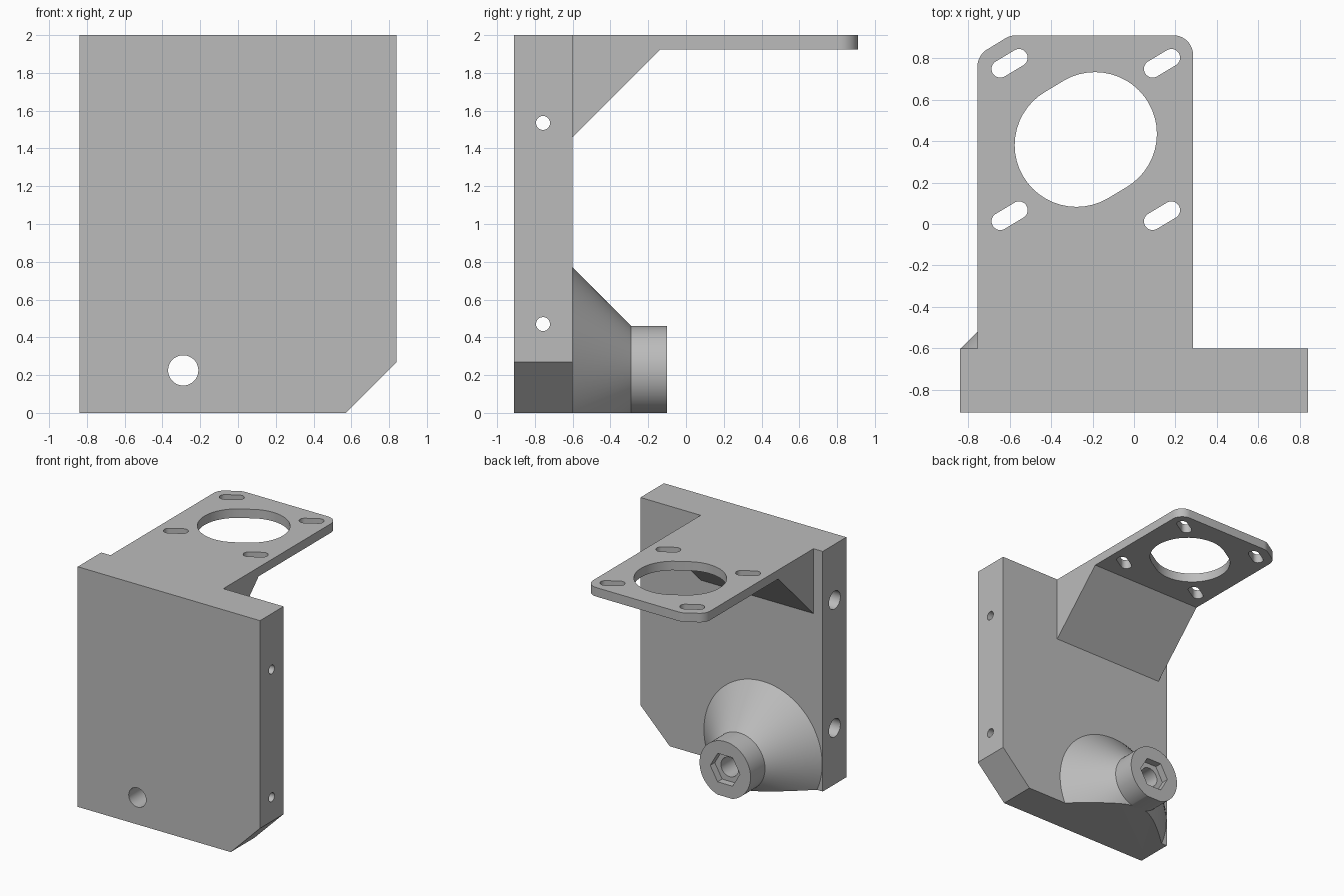
import bpy, bmesh, math
from mathutils import Vector
from mathutils.geometry import convex_hull_2d

cube = bpy.data.objects.get("Cube")
if cube:
    bpy.data.objects.remove(cube)

grey = bpy.data.materials.new("plain grey")
grey.use_nodes = True
colour = (0.5, 0.5, 0.5, 1)
grey.diffuse_color = colour
grey.node_tree.nodes["Principled BSDF"].inputs["Base Color"].default_value = colour

AXES = {
    "x": lambda u, v, w: (w, u, v),
    "y": lambda u, v, w: (u, w, v),
    "z": lambda u, v, w: (u, v, w),
}


def loft(name, axis, sections):
    """Closed solid through matching outlines, given as (position, points)."""
    bm = bmesh.new()
    rings = [[bm.verts.new(AXES[axis](u, v, w)) for u, v in pts] for w, pts in sections]
    for a, b in zip(rings, rings[1:]):
        for i in range(len(a)):
            j = (i + 1) % len(a)
            bm.faces.new((a[i], a[j], b[j], b[i]))
    bm.faces.new(rings[0])
    bm.faces.new(rings[-1])
    bmesh.ops.recalc_face_normals(bm, faces=bm.faces)
    mesh = bpy.data.meshes.new(name)
    bm.to_mesh(mesh)
    bm.free()
    mesh.materials.append(grey)
    obj = bpy.data.objects.new(name, mesh)
    bpy.context.collection.objects.link(obj)
    return obj


def prism(name, axis, low, high, pts):
    return loft(name, axis, [(low, pts), (high, pts)])


def circle(u, v, r, n=48):
    return [(u + r * math.cos(math.tau * i / n), v + r * math.sin(math.tau * i / n))
            for i in range(n)]


def hull(pts):
    return [pts[i] for i in convex_hull_2d([Vector(p) for p in pts])]


def capsule(u, v, r):
    """Slot outline running along the tension adjustment direction."""
    return hull(circle(u - SLIDE.x, v - SLIDE.y, r) + circle(u + SLIDE.x, v + SLIDE.y, r))


def combine(target, tool, operation):
    mod = target.modifiers.new(operation, "BOOLEAN")
    mod.operation, mod.solver, mod.object = operation, "EXACT", tool
    graph = bpy.context.evaluated_depsgraph_get()
    mesh = bpy.data.meshes.new_from_object(target.evaluated_get(graph))
    target.modifiers.clear()
    target.data = mesh
    bpy.data.objects.remove(tool)


SLIDE = Vector((0.045, 0.027))
MOTOR = Vector((-0.2325, 0.4075))
BOSS = (-0.29, 0.225)

# Upright plate with one clipped lower corner, oversized until the final trim
bracket = prism("motor_bracket", "y", -0.91, -0.6,
                [(-0.84, -0.4), (0.17, -0.4), (0.84, 0.27), (0.84, 2.1), (-0.84, 2.1)])

# Shelf with rounded outer corners and a sloped gusset below
corners = circle(0.19, 0.815, 0.095) + circle(-0.57, 0.815, 0.095) + circle(-0.66, 0.76, 0.095)
shelf = prism("shelf", "z", 1.35, 2.1,
              hull(corners + [(-0.755, -0.65), (0.285, -0.65)]))
combine(shelf, prism("gusset_cutter", "x", -1, 1,
                     [(-0.7, 1.36), (-0.135, 1.925), (1, 1.925), (1, 1.2), (-0.7, 1.2)]),
        "DIFFERENCE")
combine(bracket, shelf, "UNION")

# Conical boss with a cylindrical end
boss = loft("boss", "y", [(y, circle(*BOSS, r, 96)) for y, r in
                          ((-0.65, 0.545), (-0.6, 0.545), (-0.29, 0.235), (-0.1, 0.235))])
combine(bracket, boss, "UNION")

# Trim to the overall height
combine(bracket, prism("trim_box", "z", 0, 2, [(-2, -2), (2, -2), (2, 2), (-2, 2)]), "INTERSECT")

# Shaft bore and hexagonal nut pocket
combine(bracket, prism("bore", "y", -1, 0, circle(*BOSS, 0.08)), "DIFFERENCE")
combine(bracket, prism("nut_pocket", "y", -0.16, 0, circle(*BOSS, 0.137, 6)), "DIFFERENCE")

# Motor opening and four adjustment slots
combine(bracket, prism("motor_opening", "z", 1.8, 2.2, capsule(*MOTOR, 0.298)), "DIFFERENCE")
for sx in (-1, 1):
    for sy in (-1, 1):
        slot = capsule(MOTOR.x + sx * 0.3675, MOTOR.y + sy * 0.3675, 0.042)
        combine(bracket, prism("slot", "z", 1.8, 2.2, slot), "DIFFERENCE")

# Cross holes with deep screw-head counterbores from the right side
for z in (0.47, 1.535):
    combine(bracket, prism("screw_hole", "x", -1, 1, circle(-0.757, z, 0.037)), "DIFFERENCE")
    combine(bracket, prism("counterbore", "x", -1, 0.4, circle(-0.757, z, 0.075)), "DIFFERENCE")

# Smooth the round walls, keep edges sharp
bpy.ops.object.select_all(action="DESELECT")
bracket.select_set(True)
bpy.context.view_layer.objects.active = bracket
bpy.ops.object.shade_smooth_by_angle(angle=math.radians(25))
